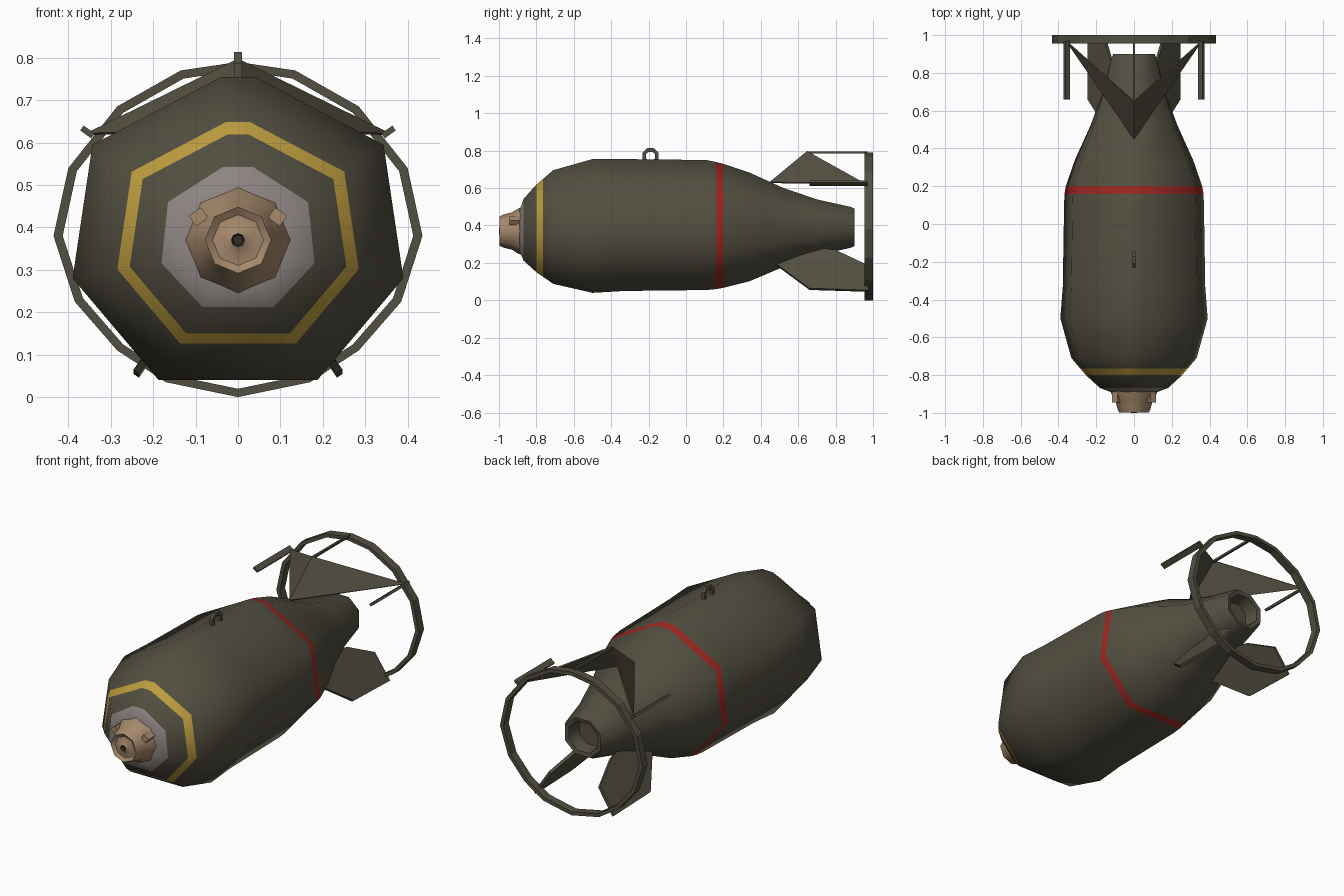
import bpy, bmesh, math
from mathutils import Vector, Matrix

if "Cube" in bpy.data.objects:
    bpy.data.objects.remove(bpy.data.objects["Cube"], do_unlink=True)


def material(name, r, g, b):
    m = bpy.data.materials.new(name)
    m.use_nodes = True
    m.diffuse_color = (r, g, b, 1)
    bsdf = m.node_tree.nodes["Principled BSDF"]
    bsdf.inputs["Base Color"].default_value = (r, g, b, 1)
    bsdf.inputs["Roughness"].default_value = 0.7
    return m


olive = material("olive drab", 0.085, 0.078, 0.052)
yellow = material("yellow band", 0.52, 0.34, 0.05)
red = material("red band", 0.33, 0.02, 0.015)
grey = material("warm grey", 0.27, 0.235, 0.225)
tan = material("brass tan", 0.38, 0.25, 0.15)
dark = material("dark hole", 0.03, 0.025, 0.02)


def finish(name, bm, mats, smooth=None):
    bmesh.ops.recalc_face_normals(bm, faces=bm.faces)
    mesh = bpy.data.meshes.new(name)
    bm.to_mesh(mesh)
    bm.free()
    for m in mats:
        mesh.materials.append(m)
    obj = bpy.data.objects.new(name, mesh)
    bpy.context.collection.objects.link(obj)
    if smooth:
        bpy.ops.object.select_all(action='DESELECT')
        obj.select_set(True)
        bpy.context.view_layer.objects.active = obj
        bpy.ops.object.shade_smooth_by_angle(angle=math.radians(smooth))
    return obj


def loft(name, rings, bands, mats, smooth, closed=False):
    """Skin a list of point rings; bands gives the material of each strip."""
    bm = bmesh.new()
    loops = [[bm.verts.new(p) for p in ring] for ring in rings]
    n = len(loops[0])
    pairs = list(zip(loops, loops[1:]))
    if closed:
        pairs.append((loops[-1], loops[0]))
    for k, (a, b) in enumerate(pairs):
        for i in range(n):
            j = (i + 1) % n
            bm.faces.new((a[i], a[j], b[j], b[i])).material_index = bands[k]
    if not closed:
        bm.faces.new(loops[0]).material_index = bands[0]
        bm.faces.new(loops[-1]).material_index = bands[-1]
    return finish(name, bm, mats, smooth)


def plate(name, outline, faces, thickness):
    """Thin sheet from a few corners, given depth by a modifier."""
    bm = bmesh.new()
    vs = [bm.verts.new(p) for p in outline]
    for f in faces:
        bm.faces.new([vs[i] for i in f])
    obj = finish(name, bm, [olive])
    mod = obj.modifiers.new("thickness", 'SOLIDIFY')
    mod.thickness = thickness
    mod.offset = 0
    return obj


def box(name, centre, size, mat, roll=0):
    bm = bmesh.new()
    bmesh.ops.create_cube(bm, size=1, matrix=Matrix.Translation(centre)
                          @ Matrix.Rotation(roll, 4, 'Y') @ Matrix.Diagonal((*size, 1)))
    return finish(name, bm, [mat])


# Body: an irregular eight-cornered section that grows rounder at the tail
CORNERS = [(0.10, 1), (0.88, 0.595), (1, -0.25), (0.48, -1)]
ROUND = [(0.40, 0.95), (0.95, 0.40), (0.95, -0.40), (0.40, -0.95)]


def section(y, half, top, bottom, roundness=0, centre=0.36):
    half_ring = []
    for c, r in zip(CORNERS, ROUND):
        x, z = Vector(c).lerp(Vector(r), roundness)
        half_ring.append((x * half, y, centre + z * (top - centre if z > 0 else centre - bottom)))
    return half_ring + [(-x, y, z) for x, y, z in reversed(half_ring)]


def nose_section(y, k, roundness=0):
    return section(y, 0.39 * k, 0.36 + 0.395 * k, 0.36 - 0.32 * k, roundness)


body_rings = [
    nose_section(-0.89, 0.32, 0.5),
    nose_section(-0.868, 0.47, 0.3),
    nose_section(-0.80, 0.655),
    nose_section(-0.765, 0.73),
    nose_section(-0.71, 0.85),
    nose_section(-0.5, 1),
    section(-0.33, 0.377, 0.755, 0.05),
    section(0.11, 0.37, 0.75, 0.055),
    section(0.16, 0.368, 0.74, 0.06),
    section(0.20, 0.362, 0.73, 0.066, 0.05),
    section(0.34, 0.315, 0.685, 0.10, 0.15, 0.37),
    section(0.52, 0.235, 0.605, 0.175, 0.35, 0.38),
    section(0.70, 0.17, 0.545, 0.235, 0.7, 0.385),
    section(0.88, 0.125, 0.505, 0.275, 1, 0.39),
    section(0.90, 0.115, 0.495, 0.285, 1, 0.39),
    section(0.895, 0.092, 0.475, 0.305, 1, 0.39),
    section(0.82, 0.08, 0.465, 0.315, 1, 0.39),
]
body_bands = [1, 0, 2, 0, 0, 0, 0, 0, 3] + [0] * 7
loft("bomb_body", body_rings, body_bands, [olive, grey, yellow, red], 62)


# Fuse on the nose: stepped collar, recessed face and central knob
def disc(y, r, z=0.37, n=8):
    return [(r * math.sin(math.tau * i / n), y, z + r * math.cos(math.tau * i / n))
            for i in range(n)]


fuse_profile = [(-0.87, 0.128), (-0.895, 0.122), (-0.93, 0.100), (-0.978, 0.088),
                (-0.998, 0.078), (-0.985, 0.060), (-0.988, 0.035), (-1.0, 0.016), (-0.99, 0.012)]
loft("nose_fuse", [disc(y, r) for y, r in fuse_profile], [0] * 7 + [1], [tan, dark], 45)
for side, label in ((1, "left"), (-1, "right")):
    box("fuse_ear_" + label, (side * 0.093, -0.915, 0.425), (0.035, 0.06, 0.03), tan, side * 0.6)

# Lifting lug on the back
lug = []
for i in range(8):
    a = math.tau * (i + 0.5) / 8
    lug.append([(x, -0.19 + r * math.cos(a), 0.77 + r * math.sin(a))
                for x, r in ((-0.009, 0.026), (0.009, 0.026), (0.009, 0.047), (-0.009, 0.047))])
loft("lifting_lug", lug, [0] * 8, [olive], None, closed=True)

# Tail hoop
right_half = [(0, 0), (0.17, 0.035), (0.285, 0.11), (0.385, 0.225), (0.435, 0.38),
              (0.40, 0.54), (0.285, 0.685), (0.135, 0.77), (0, 0.79)]
hoop_line = right_half + [(-x, z) for x, z in right_half[-2:0:-1]]
hoop = []
for x, z in hoop_line:
    ix, iz = x * 0.95, 0.39 + (z - 0.39) * 0.95
    hoop.append([(x, 0.955, z), (x, 1, z), (ix, 1, iz), (ix, 0.955, iz)])
loft("tail_hoop", hoop, [0] * len(hoop), [olive], None, closed=True)

# Upper fin: a swept tent with its tips on the hoop
plate("upper_fin", [(0, 0.45, 0.63), (0, 0.65, 0.795), (0.355, 0.965, 0.62), (-0.355, 0.965, 0.62)],
      [(0, 1, 2), (0, 3, 1)], 0.008)

# Lower fins: flat radial blades
for side, label in ((1, "left"), (-1, "right")):
    blade = [(0.12, 0.47, 0.20), (0.24, 0.66, 0.06), (0.24, 0.975, 0.05),
             (0.15, 0.97, 0.185), (0.10, 0.80, 0.265), (0.07, 0.60, 0.29)]
    plate("lower_fin_" + label, [(side * x, y, z) for x, y, z in blade],
          [range(len(blade))], 0.016)

# Hoop struts running forward
box("top_strut", (0, 0.81, 0.79), (0.012, 0.32, 0.012), olive)
for side, label in ((1, "left"), (-1, "right")):
    box("side_strut_" + label, (side * 0.355, 0.815, 0.625), (0.032, 0.31, 0.014),
        olive, side * 0.95 - math.pi / 2)
